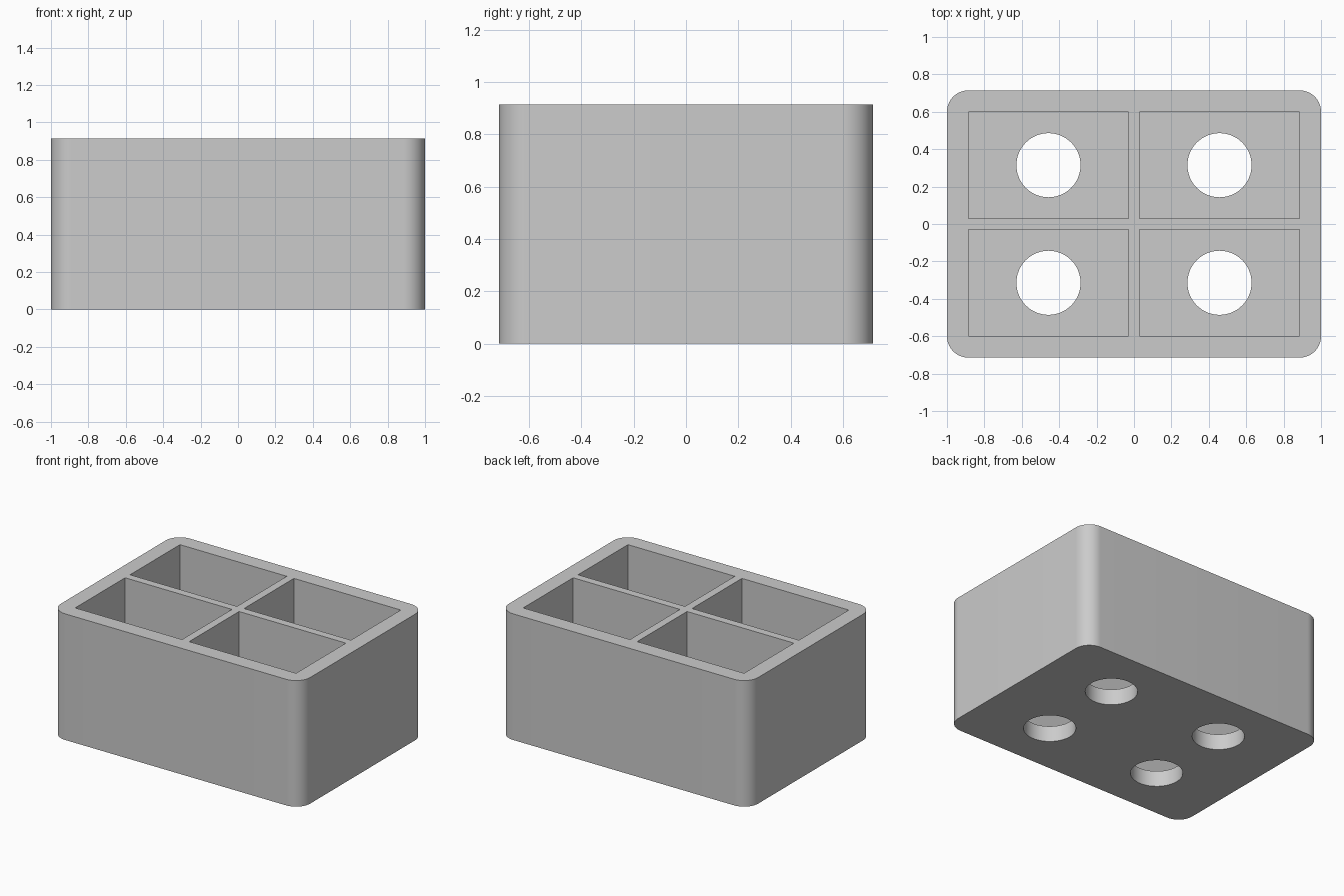
import bpy
import bmesh
import math
from mathutils import Matrix, Vector

default_cube = bpy.data.objects.get("Cube")
if default_cube:
    bpy.data.objects.remove(default_cube, do_unlink=True)

# Proportions: the tray is 35 units wide, which spans 2 Blender units
U = 2 / 35
WIDTH, DEPTH, HEIGHT = 35 * U, 25 * U, 16 * U
WALL, FLOOR, DIVIDER = 2 * U, 2 * U, U
POCKET_X, POCKET_Y = 15 * U, 10 * U
HOLE_RADIUS = 3 * U
CENTRES = [(sx * (POCKET_X + DIVIDER) / 2, sy * (POCKET_Y + DIVIDER) / 2)
           for sx in (-1, 1) for sy in (-1, 1)]

grey = bpy.data.materials.new("light grey")
grey.use_nodes = True
colour = (0.6, 0.6, 0.6, 1)
grey.diffuse_color = colour
grey.node_tree.nodes["Principled BSDF"].inputs["Base Color"].default_value = colour


def make_object(name, bm):
    mesh = bpy.data.meshes.new(name)
    bm.to_mesh(mesh)
    bm.free()
    mesh.materials.append(grey)
    obj = bpy.data.objects.new(name, mesh)
    bpy.context.collection.objects.link(obj)
    return obj


def add_box(bm, size, centre):
    matrix = Matrix.Translation(centre) @ Matrix.Diagonal(Vector(size).to_4d())
    bmesh.ops.create_cube(bm, size=1, matrix=matrix)


# Outer block with rounded vertical corners
bm = bmesh.new()
add_box(bm, (WIDTH, DEPTH, HEIGHT), (0, 0, HEIGHT / 2))
uprights = [e for e in bm.edges
            if abs(e.verts[0].co.z - e.verts[1].co.z) > HEIGHT / 2]
bmesh.ops.bevel(bm, geom=uprights, offset=WALL, offset_type='OFFSET',
                segments=16, profile=0.5, affect='EDGES')
tray = make_object("divided_tray", bm)

# Four rectangular pockets, open at the top
bm = bmesh.new()
for x, y in CENTRES:
    add_box(bm, (POCKET_X, POCKET_Y, HEIGHT), (x, y, FLOOR + HEIGHT / 2))
pockets = make_object("pocket_cutter", bm)

# A round drain hole through the floor of each pocket
bm = bmesh.new()
for x, y in CENTRES:
    bmesh.ops.create_cone(bm, cap_ends=True, segments=64, radius1=HOLE_RADIUS,
                          radius2=HOLE_RADIUS, depth=FLOOR * 3,
                          matrix=Matrix.Translation((x, y, FLOOR / 2)))
drains = make_object("drain_cutter", bm)

# Cut the pockets and drains, then discard the cutters
bpy.ops.object.select_all(action='DESELECT')
bpy.context.view_layer.objects.active = tray
tray.select_set(True)
for cutter in (pockets, drains):
    cutter.hide_render = True
    cut = tray.modifiers.new(cutter.name, 'BOOLEAN')
    cut.operation = 'DIFFERENCE'
    cut.solver = 'EXACT'
    cut.object = cutter
    bpy.ops.object.modifier_apply(modifier=cut.name)
    bpy.data.objects.remove(cutter, do_unlink=True)

bpy.ops.object.shade_smooth_by_angle(angle=math.radians(30))
